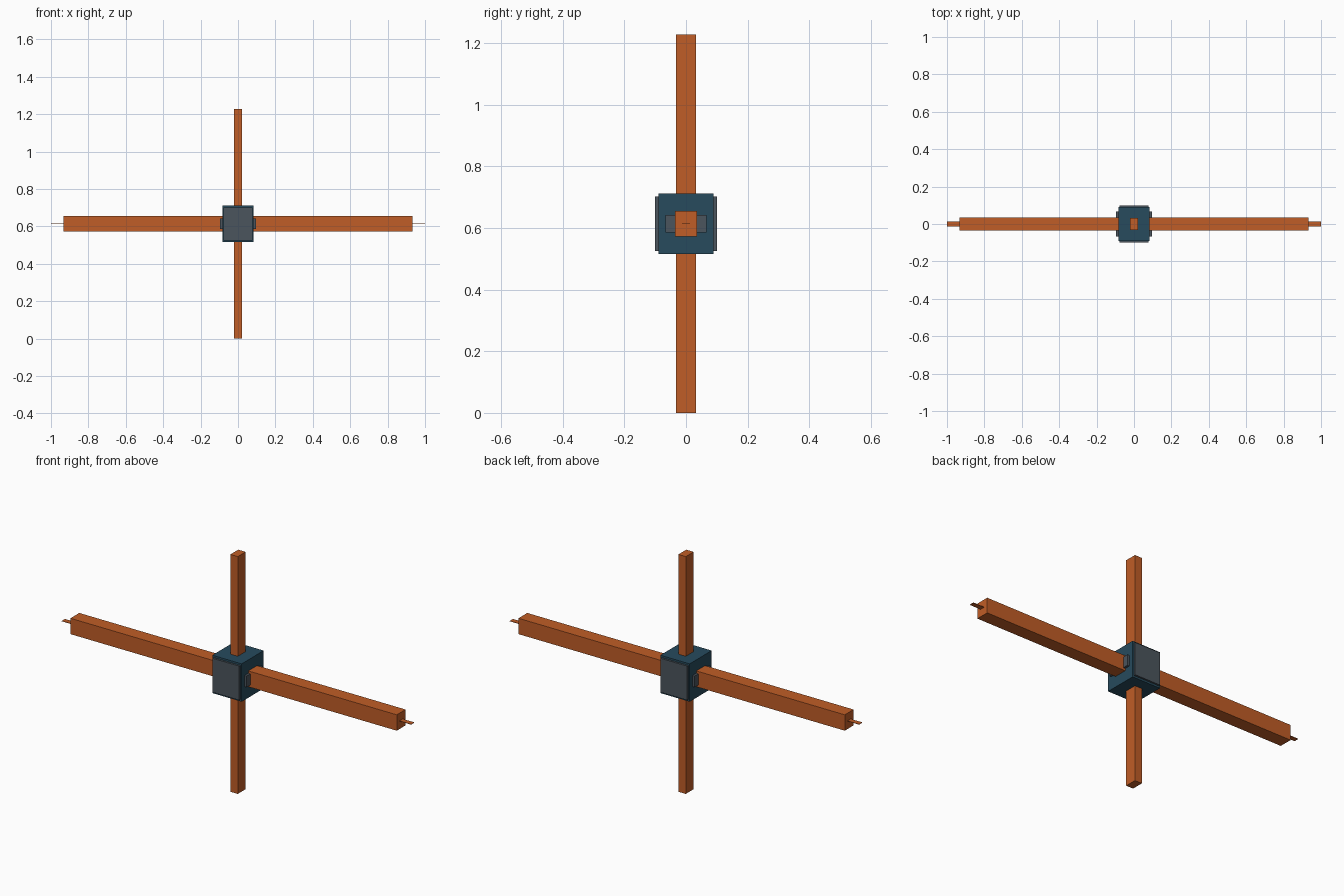
import bpy
import bmesh
from mathutils import Vector

if "Cube" in bpy.data.objects:
    bpy.data.objects.remove(bpy.data.objects["Cube"])

CZ = 0.614  # height of the hub centre


def material(name, rgb):
    m = bpy.data.materials.new(name)
    m.diffuse_color = (*rgb, 1)
    m.use_nodes = True
    m.node_tree.nodes["Principled BSDF"].inputs["Base Color"].default_value = m.diffuse_color
    return m


ORANGE = material("orange", (0.53, 0.11, 0.02))
NAVY = material("dark_blue", (0.02, 0.07, 0.11))
GREY = material("slate_grey", (0.07, 0.09, 0.11))


def box(name, lo, hi, mat):
    lo, hi = Vector(lo), Vector(hi)
    bm = bmesh.new()
    bmesh.ops.create_cube(bm, size=1)
    for v in bm.verts:
        v.co = (lo + hi) / 2 + v.co * (hi - lo)
    me = bpy.data.meshes.new(name)
    bm.to_mesh(me)
    bm.free()
    me.materials.append(mat)
    ob = bpy.data.objects.new(name, me)
    bpy.context.collection.objects.link(ob)
    return ob


# Central hub
box("hub", (-0.084, -0.09, CZ - 0.098), (0.084, 0.09, CZ + 0.098), NAVY)

# Front and back cover plates
for side, s in (("front", -1), ("back", 1)):
    a, b = sorted((s * 0.09, s * 0.1))
    box(side + "_plate", (-0.077, a, CZ - 0.088), (0.077, b, CZ + 0.088), GREY)

# Side collars, horizontal arms and thin end tabs
for side, s in (("left", -1), ("right", 1)):
    a, b = sorted((s * 0.084, s * 0.096))
    box(side + "_collar", (a, -0.066, CZ - 0.029), (b, 0.066, CZ + 0.029), GREY)
    a, b = sorted((s * 0.084, s * 0.934))
    box(side + "_arm", (a, -0.036, CZ - 0.041), (b, 0.036, CZ + 0.041), ORANGE)
    a, b = sorted((s * 0.934, s * 1.0))
    box(side + "_tab", (a, -0.013, CZ - 0.001), (b, 0.013, CZ + 0.001), ORANGE)

# Vertical arms
box("lower_arm", (-0.021, -0.032, 0), (0.021, 0.032, CZ - 0.098), ORANGE)
box("upper_arm", (-0.021, -0.032, CZ + 0.098), (0.021, 0.032, 2 * CZ), ORANGE)
